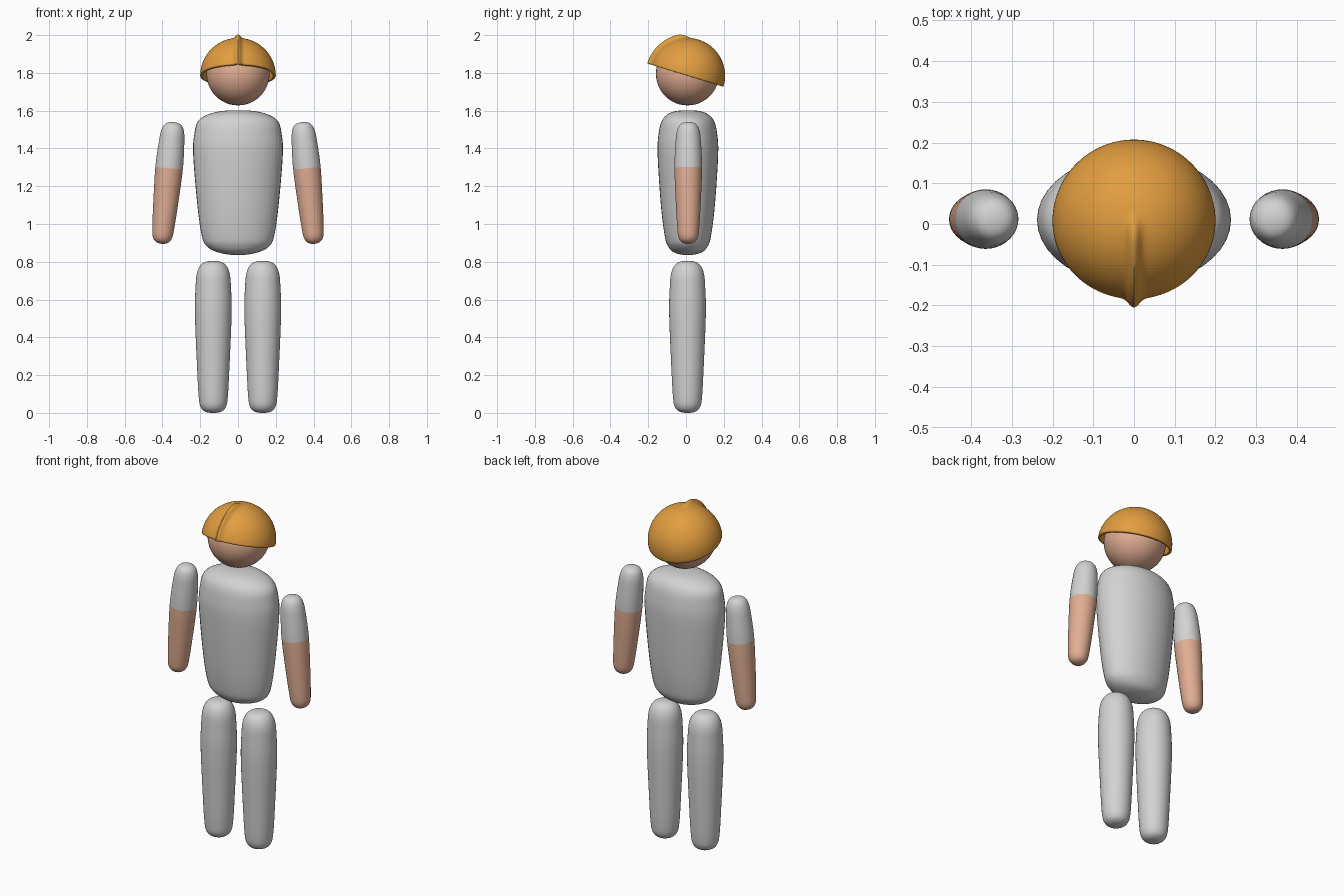
import bpy, bmesh, math
from mathutils import Matrix, Vector

cube = bpy.data.objects.get("Cube")
if cube:
    bpy.data.objects.remove(cube, do_unlink=True)


def material(name, rgb):
    mat = bpy.data.materials.new(name)
    mat.use_nodes = True
    mat.diffuse_color = (*rgb, 1)
    mat.node_tree.nodes["Principled BSDF"].inputs["Base Color"].default_value = (*rgb, 1)
    return mat


GREY = material("light grey cloth", (0.65, 0.65, 0.65))
SKIN = material("skin", (0.75, 0.42, 0.29))
ORANGE = material("orange shell", (0.76, 0.34, 0.05))


def finish(bm, name, mats):
    bmesh.ops.recalc_face_normals(bm, faces=bm.faces)
    for f in bm.faces:
        f.smooth = True
    mesh = bpy.data.meshes.new(name)
    bm.to_mesh(mesh)
    bm.free()
    for m in mats:
        mesh.materials.append(m)
    obj = bpy.data.objects.new(name, mesh)
    bpy.context.collection.objects.link(obj)
    return obj


def smooth_profile(points, steps=6):
    """Smooth spline through (width, depth, height) half-profile points."""
    p = [Vector(q) for q in points]
    flip = Vector((-1, -1, 1))
    p = [p[1] * flip] + p + [p[-2] * flip]
    out = []
    for a, b, c, d in zip(p, p[1:], p[2:], p[3:]):
        for i in range(steps):
            t = i / steps
            out.append(0.5 * (2 * b + (c - a) * t + (2 * a - 5 * b + 4 * c - d) * t * t
                              + (3 * b - a - 3 * c + d) * t ** 3))
    return out + [p[-2]]


def loft(points, sides=40):
    """Closed rounded body with elliptical sections."""
    bm = bmesh.new()
    prof = smooth_profile(points)
    low, high = (bm.verts.new((0, 0, q.z)) for q in (prof[0], prof[-1]))
    angles = [math.tau * i / sides for i in range(sides)]
    rings = [[bm.verts.new((q.x * math.cos(a), q.y * math.sin(a), q.z)) for a in angles]
             for q in prof[1:-1]]
    for i in range(sides):
        j = (i + 1) % sides
        bm.faces.new((low, rings[0][j], rings[0][i]))
        bm.faces.new((high, rings[-1][i], rings[-1][j]))
        for r, s in zip(rings, rings[1:]):
            bm.faces.new((r[i], r[j], s[j], s[i]))
    return bm


def round_points(pairs):
    return [(r, r, z) for r, z in pairs]


# Torso
torso = finish(loft([(0, 0, 0.835), (0.10, 0.07, 0.848), (0.165, 0.105, 0.882),
                     (0.192, 0.123, 0.94), (0.215, 0.143, 1.10), (0.237, 0.16, 1.36),
                     (0.232, 0.156, 1.47), (0.207, 0.136, 1.55), (0.12, 0.085, 1.592),
                     (0, 0, 1.602)]), "torso", [GREY])
torso.location.y = 0.01

# Legs
LEG = round_points([(0, 0), (0.04, 0.006), (0.066, 0.03), (0.077, 0.085), (0.086, 0.25),
                    (0.097, 0.52), (0.094, 0.66), (0.085, 0.745), (0.055, 0.793), (0, 0.805)])
# Arms: bare below the sleeve line
ARM = round_points([(0, 0), (0.032, 0.008), (0.051, 0.034), (0.058, 0.085), (0.066, 0.22),
                    (0.073, 0.402), (0.068, 0.53), (0.060, 0.60), (0.04, 0.637), (0, 0.648)])
SLEEVE = 0.402
for side, x in (("left", 1), ("right", -1)):
    leg = finish(loft(LEG), side + "_leg", [GREY])
    leg.location = (0.131 * x, 0.008, 0)
    bm = loft(ARM)
    for f in bm.faces:
        f.material_index = int(f.calc_center_median().z < SLEEVE)
    arm = finish(bm, side + "_arm", [GREY, SKIN])
    arm.location = (0.404 * x, 0.012, 0.895)
    arm.rotation_euler.y = math.radians(-5.6 * x)

# Head
bm = bmesh.new()
bmesh.ops.create_uvsphere(bm, u_segments=48, v_segments=24, radius=0.167)
head = finish(bm, "head", [SKIN])
head.location = (0, 0.008, 1.795)

# Helmet: tilted half dome with a narrow crest running up the front
bm = bmesh.new()
bmesh.ops.create_uvsphere(bm, u_segments=192, v_segments=64, radius=0.2)
bmesh.ops.delete(bm, geom=[v for v in bm.verts if v.co.z < -0.001], context="VERTS")
for v in bm.verts:
    lean = math.degrees(math.atan2(-v.co.y, v.co.z))
    t = min(max((lean - 8) / 22, 0), 1)
    crest = 0.022 * t * t * (3 - 2 * t) * math.exp(-(v.co.x / 0.016) ** 2)
    v.co += v.co.normalized() * crest
bm.transform(Matrix.Rotation(math.radians(-17), 4, "X"))
helmet = finish(bm, "helmet", [ORANGE])
helmet.location = (0, 0.007, 1.785)
shell = helmet.modifiers.new("thickness", "SOLIDIFY")
shell.thickness = 0.014
shell.offset = -1
bpy.context.view_layer.objects.active = helmet
helmet.select_set(True)
bpy.ops.object.shade_smooth_by_angle(angle=math.radians(40))
